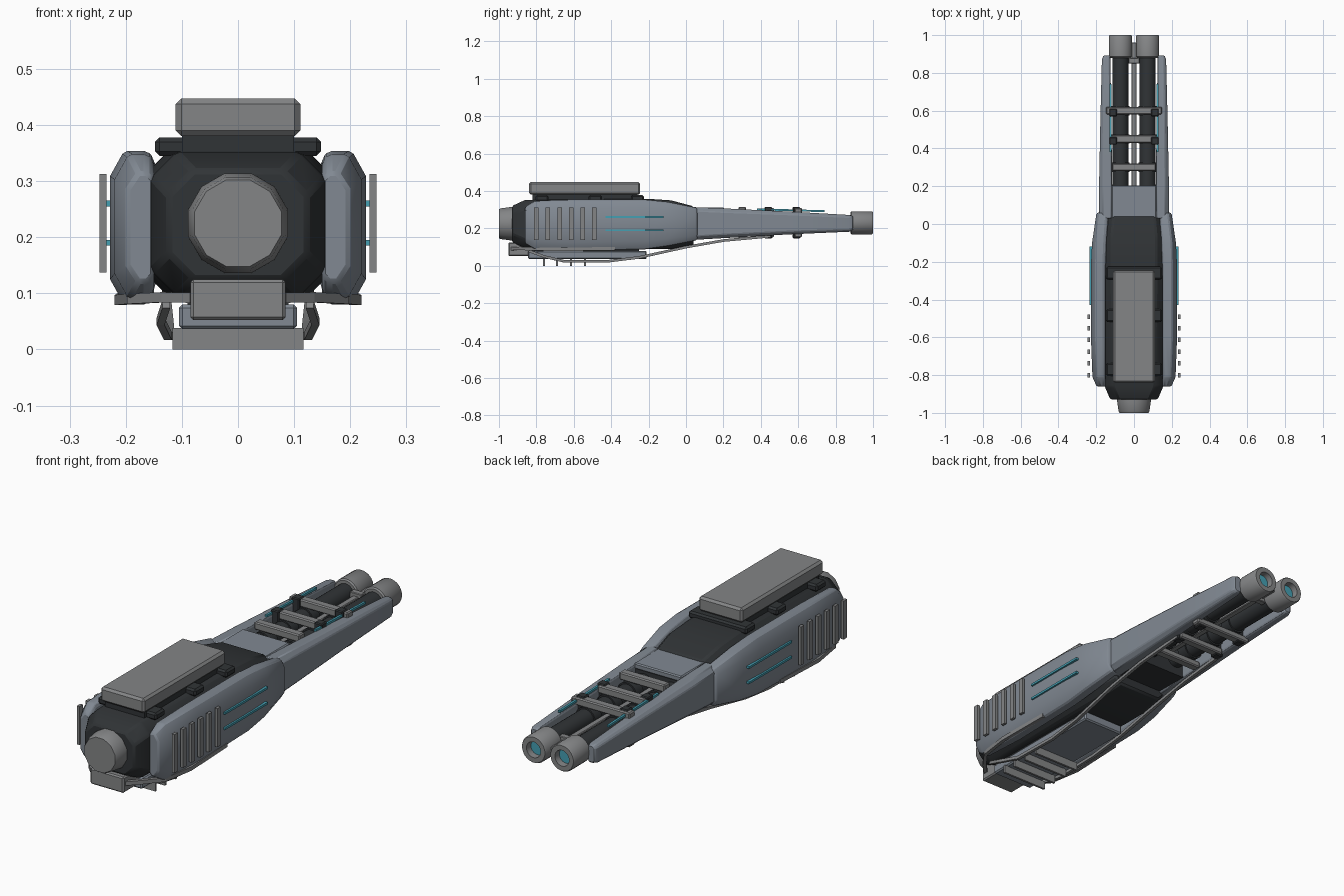
import bpy, bmesh, math
from mathutils import Vector


def mat(name, r, g, b):
    m = bpy.data.materials.new(name)
    m.diffuse_color = (r, g, b, 1)
    return m


DARK = mat("dark_metal", 0.03, 0.034, 0.037)
PLATE = mat("blue_grey_plate", 0.22, 0.25, 0.29)
STEEL = mat("steel", 0.23, 0.235, 0.24)
GLOW = mat("teal", 0.06, 0.35, 0.45)


def finish(name, bm, m, bevel=0, smooth=False):
    bmesh.ops.recalc_face_normals(bm, faces=bm.faces)
    me = bpy.data.meshes.new(name)
    bm.to_mesh(me)
    bm.free()
    me.materials.append(m)
    ob = bpy.data.objects.new(name, me)
    bpy.context.collection.objects.link(ob)
    if bevel:
        b = ob.modifiers.new("bevel", "BEVEL")
        b.width, b.segments, b.limit_method = bevel, 1, "ANGLE"
    if smooth:
        bpy.ops.object.select_all(action="DESELECT")
        ob.select_set(True)
        bpy.context.view_layer.objects.active = ob
        bpy.ops.object.shade_smooth_by_angle(angle=math.radians(35))
    return ob


def mirror(ob):
    ob.modifiers.new("mirror", "MIRROR")
    return ob


def box(name, x, y, z, m, bevel=0.0):
    bm = bmesh.new()
    bmesh.ops.create_cube(bm, size=1)
    for v in bm.verts:
        for i, (a, b) in enumerate((x, y, z)):
            v.co[i] = a if v.co[i] < 0 else b
    return finish(name, bm, m, bevel)


def loft(name, rings, m, bevel=0, smooth=False, caps=True):
    bm = bmesh.new()
    vs = [[bm.verts.new(p) for p in r] for r in rings]
    n = len(vs[0])
    for a, b in zip(vs, vs[1:]):
        for i in range(n):
            bm.faces.new((a[i], a[(i + 1) % n], b[(i + 1) % n], b[i]))
    if caps:
        bm.faces.new(vs[0])
        bm.faces.new(vs[-1])
    return finish(name, bm, m, bevel, smooth)


def lathe(name, cx, cz, profile, sides, m):
    # profile: (y, radius) pairs around an axis parallel to y
    rings = [[(cx + r * math.cos(2 * math.pi * (i + .5) / sides), y,
               cz + r * math.sin(2 * math.pi * (i + .5) / sides))
              for i in range(sides)] for y, r in profile]
    return loft(name, rings, m, smooth=True)


def chamfered(y, x0, x1, z0, z1, c0, c1, h):
    # section with inner-side chamfer c0 and outer-side chamfer c1
    return [(x0, y, z0 + c0), (x0 + c0, y, z0), (x1 - c1, y, z0), (x1, y, z0 + h),
            (x1, y, z1 - h), (x1 - c1, y, z1), (x0 + c0, y, z1), (x0, y, z1 - c0)]


def rail(name, pts, w, h, m):
    # rectangular bar swept along a path
    rings = []
    for i, p in enumerate(pts):
        t = (Vector(pts[min(i + 1, len(pts) - 1)]) - Vector(pts[max(i - 1, 0)])).normalized()
        s = t.cross(Vector((0, 0, 1))).normalized()
        u = s.cross(t)
        rings.append([Vector(p) + s * a * w / 2 + u * b * h / 2
                      for a, b in ((-1, -1), (1, -1), (1, 1), (-1, 1))])
    return loft(name, rings, m)


# dark core body
loft("core_body", [chamfered(y, -x, x, z0, z1, c, c, c) for y, x, z0, z1, c in (
    (-0.93, 0.125, 0.125, 0.32, 0.045), (-0.86, 0.155, 0.095, 0.352, 0.045),
    (-0.20, 0.16, 0.09, 0.358, 0.04), (-0.08, 0.155, 0.09, 0.35, 0.035),
    (0.04, 0.14, 0.105, 0.318, 0.03))], DARK, 0.008, True)

# receiver side shells
mirror(loft("side_shell", [chamfered(y, x0, x1, z0, z1, 0.012, c, h) for y, x0, x1, z0, z1, c, h in (
    (-0.86, 0.15, 0.198, 0.12, 0.315, 0.02, 0.03), (-0.81, 0.15, 0.22, 0.09, 0.348, 0.025, 0.045),
    (-0.60, 0.15, 0.228, 0.08, 0.354, 0.025, 0.045), (-0.22, 0.15, 0.228, 0.088, 0.354, 0.025, 0.045),
    (-0.10, 0.145, 0.222, 0.105, 0.342, 0.022, 0.04), (0.05, 0.135, 0.2, 0.135, 0.312, 0.018, 0.03),
    (0.062, 0.135, 0.192, 0.142, 0.305, 0.018, 0.03))], PLATE, 0.006, True))

# fore-end side shells
mirror(loft("foreend_shell", [chamfered(y, x0, x1, z0, z1, 0.006, c, c) for y, x0, x1, z0, z1, c in (
    (0.03, 0.115, 0.185, 0.138, 0.314, 0.02), (0.20, 0.115, 0.185, 0.148, 0.307, 0.02),
    (0.55, 0.12, 0.178, 0.168, 0.29, 0.016), (0.87, 0.125, 0.17, 0.182, 0.272, 0.012),
    (0.892, 0.127, 0.162, 0.188, 0.266, 0.01))], PLATE, 0.004, True))
box("foreend_top_plate", (-0.12, 0.12), (0.02, 0.205), (0.285, 0.312), PLATE, 0.005)
box("foreend_core", (-0.118, 0.118), (0.03, 0.2), (0.15, 0.288), DARK)

# twin barrels with hollow muzzles
for s in (-1, 1):
    lathe("barrel", s * 0.072, 0.23, [(0.18, 0.043), (0.9, 0.043)], 20, DARK)
    lathe("muzzle", s * 0.072, 0.23, [(0.88, 0.056), (0.886, 0.062), (0.994, 0.062), (1.0, 0.058),
                                      (1.0, 0.036), (0.965, 0.034)], 24, STEEL)
    lathe("muzzle_glow", s * 0.072, 0.23, [(0.96, 0.033), (0.972, 0.033)], 20, GLOW)
box("barrel_spine", (-0.014, 0.014), (0.2, 0.96), (0.215, 0.245), STEEL, 0.003)
box("barrel_spacer", (-0.03, 0.03), (0.85, 0.88), (0.2, 0.26), STEEL, 0.003)

# barrel clamps: dark yokes with grey cross bands above and below
for y, x, zt, zb in ((0.3, 0.115, 0.305, 0.155), (0.45, 0.12, 0.3, 0.16), (0.6, 0.148, 0.3, 0.16)):
    box("top_band", (-x, x), (y - 0.02, y + 0.02), (zt - 0.025, zt + 0.01), STEEL, 0.005)
    box("bottom_band", (-x, x), (y - 0.02, y + 0.02), (zb - 0.008, zb + 0.022), STEEL, 0.005)
    for s in (-1, 1):
        lathe("barrel_collar", s * 0.072, 0.23, [(y - 0.025, 0.05), (y + 0.025, 0.05)], 16, DARK)
for y in (0.44, 0.59):
    mirror(box("clamp_lug", (0.09, 0.13), (y - 0.02, y + 0.02), (0.147, 0.315), DARK, 0.004))

# top housing on three dark cross mounts and side strips
box("top_housing", (-0.111, 0.111), (-0.84, -0.245), (0.38, 0.447), STEEL, 0.01)
for y in (-0.77, -0.485, -0.26):
    box("housing_mount", (-0.148, 0.148), (y - 0.035, y + 0.035), (0.345, 0.378), DARK, 0.008)
box("housing_base", (-0.1, 0.1), (-0.82, -0.26), (0.35, 0.382), DARK)

# rear cap and rear lower block
lathe("rear_cap", 0, 0.225, [(-0.91, 0.092), (-0.94, 0.092), (-0.99, 0.085), (-1.0, 0.08)], 12, STEEL)
box("rear_block", (-0.085, 0.085), (-0.95, -0.83), (0.052, 0.125), STEEL, 0.006)

# underside tray and fins
box("under_tray", (-0.105, 0.105), (-0.845, -0.21), (0.036, 0.08), PLATE, 0.006)
box("tray_riser", (-0.09, 0.09), (-0.82, -0.25), (0.075, 0.1), DARK)
for y in (-0.76, -0.69, -0.615, -0.54):
    box("under_fin", (-0.117, 0.117), (y - 0.005, y + 0.005), (0.0, 0.038), STEEL)

# swept lower rails, one wide under the shells and one long to the fore-end
mirror(rail("shell_rail", [(0.08, -0.93, 0.092), (0.13, -0.88, 0.093), (0.19, -0.8, 0.09),
                           (0.212, -0.65, 0.088), (0.205, -0.38, 0.092)], 0.016, 0.018, STEEL))
mirror(rail("long_rail", [(0.128, -0.84, 0.08), (0.138, -0.76, 0.05), (0.125, -0.65, 0.024),
                          (0.12, -0.42, 0.024), (0.122, -0.25, 0.045), (0.128, 0.0, 0.1),
                          (0.128, 0.2, 0.135), (0.125, 0.45, 0.158)], 0.014, 0.014, STEEL))

# side cooling fins
for i in range(6):
    y = -0.8 + i * 0.062
    mirror(box("side_fin", (0.234, 0.247), (y - 0.012, y + 0.012), (0.137, 0.313), STEEL))

# teal light strips
for z in (0.19, 0.26):
    mirror(box("side_light", (0.222, 0.236), (-0.43, -0.12), (z - 0.005, z + 0.005), GLOW))
mirror(rail("top_light", [(0.124, 0.38, 0.302), (0.124, 0.74, 0.292)], 0.01, 0.01, GLOW))
